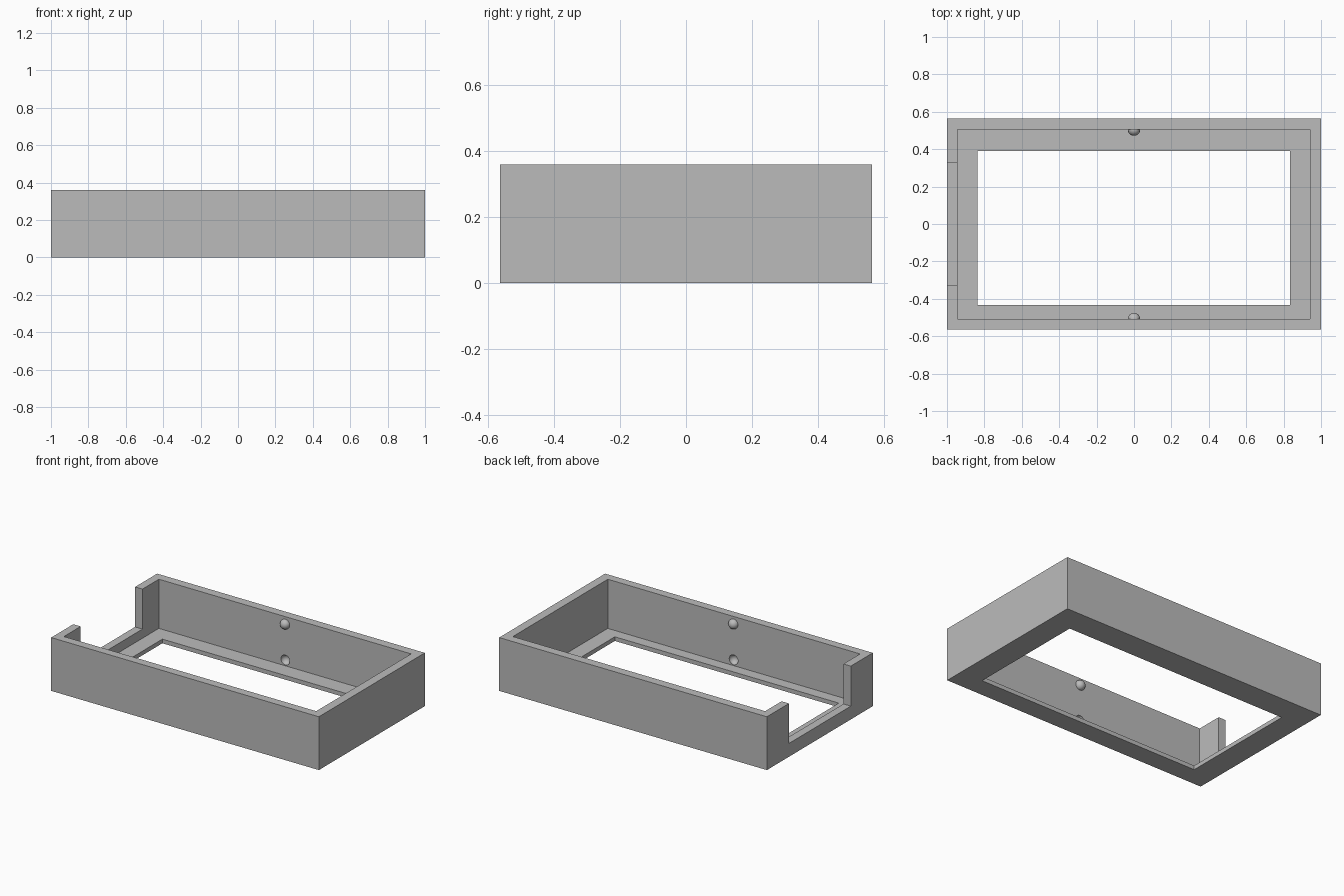
import bpy
import math

if "Cube" in bpy.data.objects:
    bpy.data.objects.remove(bpy.data.objects["Cube"], do_unlink=True)

# Single grey plastic
grey = bpy.data.materials.new("grey_plastic")
grey.use_nodes = True
colour = (0.5, 0.5, 0.5, 1)
grey.diffuse_color = colour
grey.node_tree.nodes["Principled BSDF"].inputs["Base Color"].default_value = colour

HEIGHT = 0.36


def box(name, x, y, z):
    """Box given by its (min, max) range on each axis."""
    bpy.ops.mesh.primitive_cube_add(size=1)
    ob = bpy.context.object
    ob.name = name
    for v in ob.data.vertices:
        v.co = [(a + b) / 2 + c * (b - a) for (a, b), c in zip((x, y, z), v.co)]
    ob.data.materials.append(grey)
    return ob


def ball(name, y, z, radius):
    bpy.ops.mesh.primitive_uv_sphere_add(segments=32, ring_count=16,
                                         radius=radius, location=(0, y, z))
    ob = bpy.context.object
    ob.name = name
    ob.data.materials.append(grey)
    return ob


def combine(target, tool, operation):
    """Apply a boolean and discard its tool."""
    tool.hide_render = True
    mod = target.modifiers.new(tool.name, 'BOOLEAN')
    mod.operation = operation
    mod.solver = 'EXACT'
    mod.object = tool
    bpy.context.view_layer.objects.active = target
    bpy.ops.object.modifier_apply(modifier=mod.name)
    bpy.data.objects.remove(tool, do_unlink=True)


# Open tray with a thin rim around the floor window
tray = box("tray_frame", (-1, 1), (-0.565, 0.565), (0, HEIGHT))
cavity = box("cavity", (-0.945, 0.94), (-0.508, 0.505), (0.028, 0.5))
window = box("floor_window", (-0.838, 0.835), (-0.433, 0.39), (-0.1, 0.1))
notch = box("end_notch", (-1.1, -0.9), (-0.33, 0.33), (0.09, 0.5))
for cutter in (cavity, window, notch):
    combine(tray, cutter, 'DIFFERENCE')

# Snap bumps near the top and matching dimples near the floor
for wall_y in (-0.508, 0.505):
    combine(tray, ball("snap_bump", wall_y, 0.31, 0.033), 'UNION')
    combine(tray, ball("snap_dimple", wall_y, 0.067, 0.033), 'DIFFERENCE')

bpy.ops.object.select_all(action='DESELECT')
tray.select_set(True)
bpy.context.view_layer.objects.active = tray
bpy.ops.object.shade_smooth_by_angle(angle=math.radians(30))
